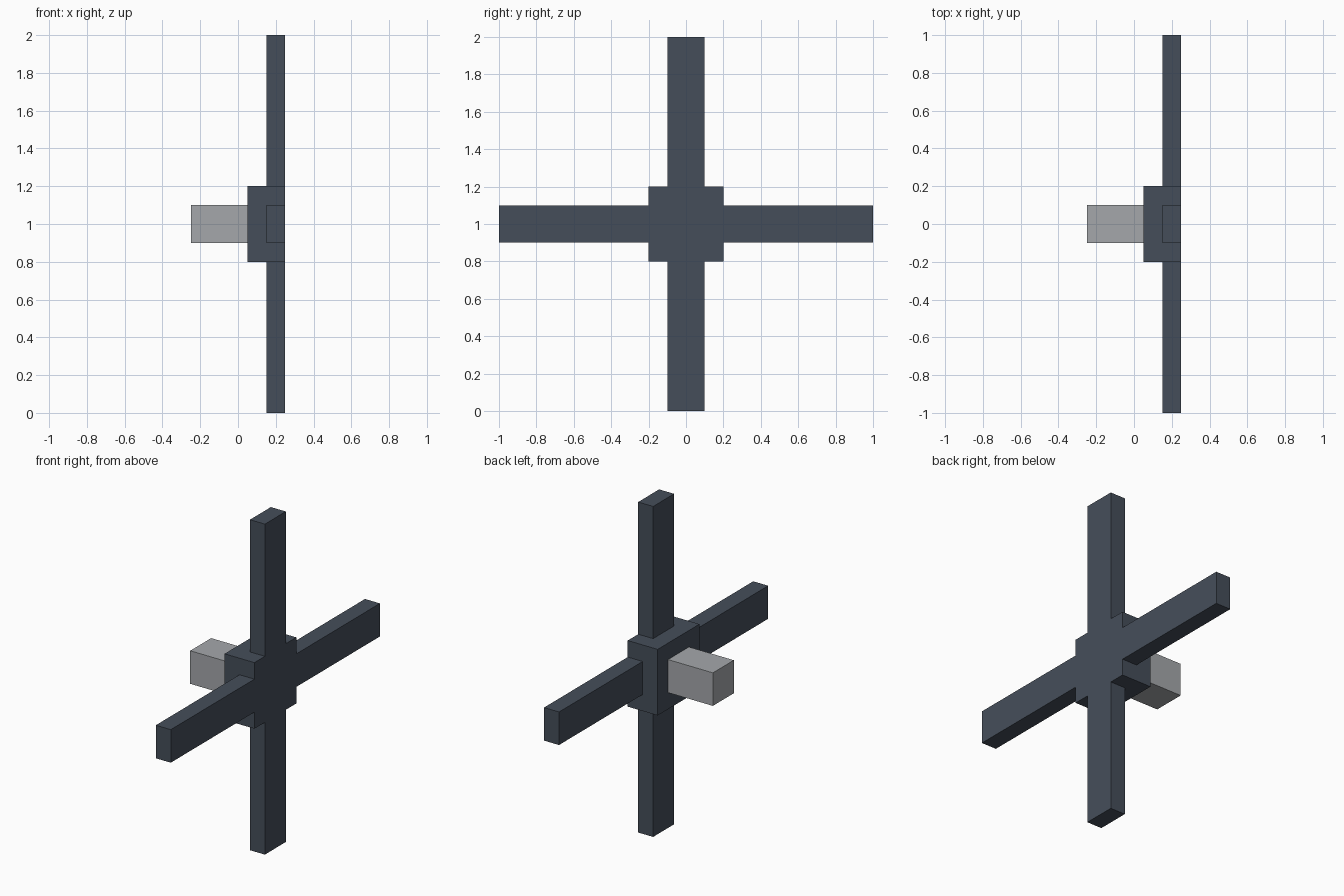
import bpy

cube = bpy.data.objects.get("Cube")
if cube:
    bpy.data.objects.remove(cube, do_unlink=True)


def material(name, rgb):
    mat = bpy.data.materials.new(name)
    mat.use_nodes = True
    mat.diffuse_color = (*rgb, 1)
    mat.node_tree.nodes["Principled BSDF"].inputs["Base Color"].default_value = (*rgb, 1)
    return mat


def box(name, low, high, mat):
    """Flat-shaded box between two opposite corners."""
    bpy.ops.mesh.primitive_cube_add(size=1, location=[(a + b) / 2 for a, b in zip(low, high)])
    obj = bpy.context.object
    obj.name = name
    obj.scale = [b - a for a, b in zip(low, high)]
    bpy.ops.object.transform_apply(location=False, rotation=False, scale=True)
    obj.data.materials.append(mat)
    return obj


slate = material("dark slate", (0.060, 0.076, 0.102))
grey = material("light grey", (0.376, 0.390, 0.407))

# Central hub and the axle behind it
box("hub", (0.05, -0.2, 0.8), (0.25, 0.2, 1.2), slate)
box("axle", (-0.25, -0.1, 0.9), (0.05, 0.1, 1.1), grey)

# Four blades, flush with the outer face of the hub
box("blade_front", (0.15, -1.0, 0.9), (0.25, -0.2, 1.1), slate)
box("blade_back", (0.15, 0.2, 0.9), (0.25, 1.0, 1.1), slate)
box("blade_lower", (0.15, -0.1, 0.0), (0.25, 0.1, 0.8), slate)
box("blade_upper", (0.15, -0.1, 1.2), (0.25, 0.1, 2.0), slate)
